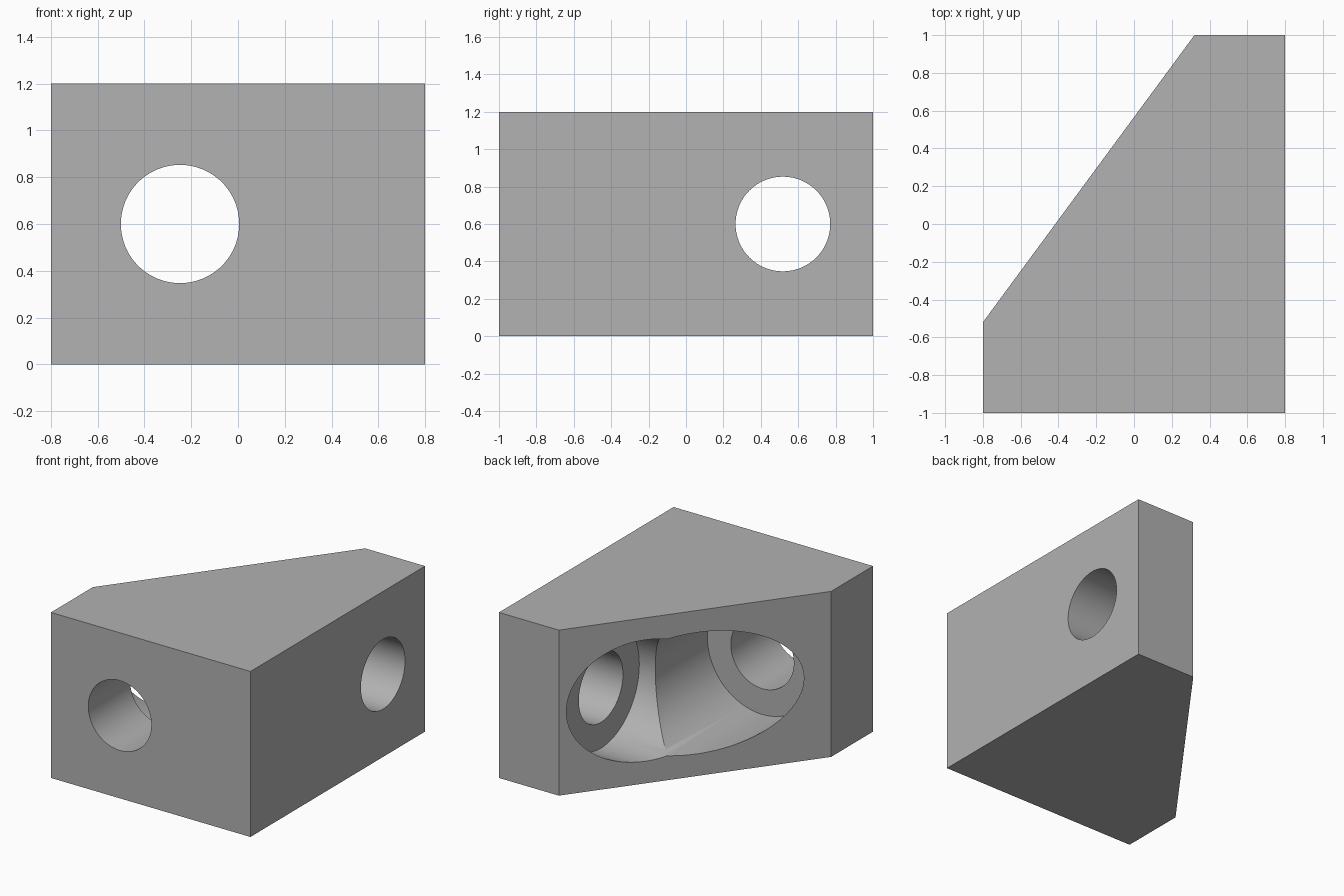
import bpy
import bmesh
from math import pi
from mathutils import Matrix, Vector

cube = bpy.data.objects.get("Cube")
if cube:
    bpy.data.objects.remove(cube, do_unlink=True)

HEIGHT = 1.2
BORE_R, RECESS_R = 0.253, 0.44
SEGMENTS = 96

grey = bpy.data.materials.new("plain grey")
grey.use_nodes = True
colour = (0.445, 0.445, 0.445, 1)
grey.diffuse_color = colour
grey.node_tree.nodes["Principled BSDF"].inputs["Base Color"].default_value = colour


def add_object(name, bm):
    bmesh.ops.recalc_face_normals(bm, faces=bm.faces)
    mesh = bpy.data.meshes.new(name)
    bm.to_mesh(mesh)
    bm.free()
    mesh.materials.append(grey)
    obj = bpy.data.objects.new(name, mesh)
    bpy.context.collection.objects.link(obj)
    return obj


# Block: rectangle with one corner cut off at a slant, extruded upwards
bm = bmesh.new()
outline = [(-0.8, -1), (0.8, -1), (0.8, 1), (0.32, 1), (-0.8, -0.52)]
base = bm.faces.new([bm.verts.new((x, y, 0)) for x, y in outline])
top = bmesh.ops.extrude_face_region(bm, geom=[base])["geom"]
bmesh.ops.translate(bm, vec=(0, 0, HEIGHT),
                    verts=[v for v in top if isinstance(v, bmesh.types.BMVert)])
block = add_object("corner_block", bm)


def stepped_cutter(name, floor, direction):
    """Narrow bore behind the floor point, wide recess in front of it."""
    bm = bmesh.new()
    profile = [(0, -1), (BORE_R, -1), (BORE_R, 0), (RECESS_R, 0), (RECESS_R, 2), (0, 2)]
    verts = [bm.verts.new((r, 0, h)) for r, h in profile]
    edges = [bm.edges.new(pair) for pair in zip(verts, verts[1:])]
    bmesh.ops.spin(bm, geom=verts + edges, cent=(0, 0, 0), axis=(0, 0, 1),
                   angle=2 * pi, steps=SEGMENTS)
    bmesh.ops.remove_doubles(bm, verts=bm.verts, dist=1e-4)
    turn = Vector((0, 0, 1)).rotation_difference(Vector(direction)).to_matrix().to_4x4()
    bm.transform(Matrix.Translation(floor) @ turn)
    cutter = add_object(name, bm)
    cutter.hide_render = True
    return cutter


# Two counterbored holes at right angles, opening in the slanted face
bpy.context.view_layer.objects.active = block
for name, floor, direction in (
        ("front_hole_cutter", (-0.248, -0.52, HEIGHT / 2), (0, 1, 0)),
        ("side_hole_cutter", (0.32, 0.518, HEIGHT / 2), (-1, 0, 0))):
    cutter = stepped_cutter(name, floor, direction)
    cut = block.modifiers.new(name, "BOOLEAN")
    cut.operation = "DIFFERENCE"
    cut.solver = "EXACT"
    cut.object = cutter
    bpy.ops.object.modifier_apply(modifier=cut.name)
    bpy.data.objects.remove(cutter, do_unlink=True)

# Smooth bores, sharp block edges
bpy.ops.object.select_all(action="DESELECT")
block.select_set(True)
bpy.ops.object.shade_smooth_by_angle(angle=pi / 6)
